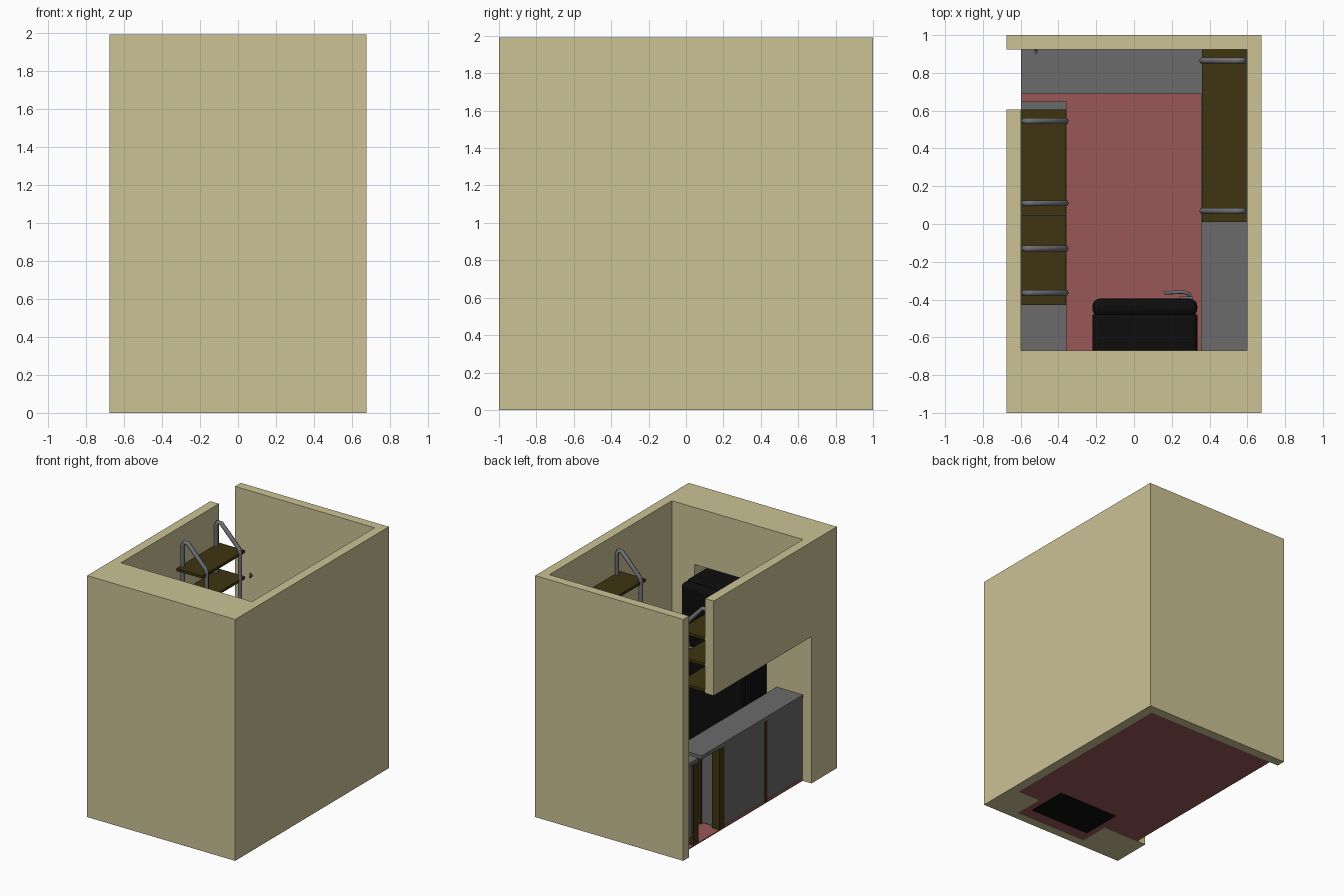
import bpy, bmesh
from mathutils import Vector

old = bpy.data.objects.get("Cube")
if old:
    bpy.data.objects.remove(old, do_unlink=True)


def material(name, rgb):
    m = bpy.data.materials.new(name)
    m.use_nodes = True
    m.diffuse_color = (*rgb, 1)
    m.node_tree.nodes["Principled BSDF"].inputs["Base Color"].default_value = (*rgb, 1)
    return m


PLASTER = material("cream plaster", (0.60, 0.54, 0.30))
RED = material("red floor", (0.32, 0.095, 0.095))
GREY = material("counter grey", (0.145, 0.145, 0.145))
WOOD = material("dark wood", (0.050, 0.034, 0.005))
BLACK = material("black enamel", (0.004, 0.004, 0.004))
METAL = material("grey metal", (0.16, 0.165, 0.175))


def add_mesh(name, bm, mat):
    bmesh.ops.recalc_face_normals(bm, faces=bm.faces)
    mesh = bpy.data.meshes.new(name)
    bm.to_mesh(mesh)
    bm.free()
    ob = bpy.data.objects.new(name, mesh)
    bpy.context.collection.objects.link(ob)
    if mat:
        mesh.materials.append(mat)
    return ob


def box(name, xs, ys, zs, mat, bevel=0):
    bm = bmesh.new()
    bmesh.ops.create_cube(bm, size=1)
    for v in bm.verts:
        v.co = [(a + b) / 2 + c * (b - a) for c, (a, b) in zip(v.co, (xs, ys, zs))]
    ob = add_mesh(name, bm, mat)
    if bevel:
        mod = ob.modifiers.new("rounding", "BEVEL")
        mod.width, mod.segments = bevel, 4
        select(ob)
        bpy.ops.object.shade_smooth_by_angle()
    return ob


def prism(name, plan, z0, z1, mat):
    bm = bmesh.new()
    face = bm.faces.new([bm.verts.new((x, y, z0)) for x, y in plan])
    up = bmesh.ops.extrude_face_region(bm, geom=[face])["geom"]
    for v in up:
        if isinstance(v, bmesh.types.BMVert):
            v.co.z = z1
    return add_mesh(name, bm, mat)


def select(ob):
    bpy.ops.object.select_all(action="DESELECT")
    ob.select_set(True)
    bpy.context.view_layer.objects.active = ob


def tube(name, points, radius, mat):
    curve = bpy.data.curves.new(name, "CURVE")
    curve.dimensions = "3D"
    curve.bevel_depth, curve.bevel_resolution = radius, 1
    curve.use_fill_caps = True
    spline = curve.splines.new("POLY")
    spline.points.add(len(points) - 1)
    for p, co in zip(spline.points, points):
        p.co = (*co, 1)
    ob = bpy.data.objects.new(name, curve)
    bpy.context.collection.objects.link(ob)
    curve.materials.append(mat)
    select(ob)
    bpy.ops.object.convert(target="MESH")
    return ob


# Room extents
OX, IX, IN_BACK, IN_FRONT, H = 0.675, 0.598, 0.925, -0.67, 1.99
NICHE = (-0.267, 0.393)

# Walls: one C-shaped plan with a doorway, then the side opening and niche cut out
walls = prism("walls", [(-OX, -1), (OX, -1), (OX, 1), (-OX, 1), (-OX, IN_BACK), (IX, IN_BACK),
                        (IX, IN_FRONT), (-IX, IN_FRONT), (-IX, 0.605), (-OX, 0.605)], 0, H, PLASTER)
cutters = [box("side_opening_cutter", (-0.8, -0.59), (IN_FRONT, 0.7), (-0.1, 1.21), None),
           box("niche_cutter", NICHE, (-0.925, -0.6), (-0.1, 1.52), None)]
for cutter in cutters:
    cutter.hide_render = True
    mod = walls.modifiers.new("cut", "BOOLEAN")
    mod.operation, mod.solver, mod.object = "DIFFERENCE", "EXACT", cutter
    select(walls)
    bpy.ops.object.modifier_apply(modifier=mod.name)
    bpy.data.objects.remove(cutter, do_unlink=True)

# Floor, reaching into the niche
prism("floor", [(-IX, IN_BACK), (-IX, IN_FRONT), (NICHE[0], IN_FRONT), (NICHE[0], -0.925),
                (NICHE[1], -0.925), (NICHE[1], IN_FRONT), (IX, IN_FRONT), (IX, IN_BACK)],
      0.003, 0.012, RED)

# Counters
TOP, SLAB, LEG = 0.71, 0.03, 0.065


def posts(name, xs, ys):
    for x in (xs[0], xs[1] - LEG):
        for y in (ys[0], ys[1] - LEG):
            box(name, (x, x + LEG), (y, y + LEG), (0.005, TOP - SLAB), WOOD)


box("left_counter_top", (-IX, -0.357), (IN_FRONT, 0.648), (TOP - SLAB, TOP), GREY)
box("left_cabinet", (-0.594, -0.365), (IN_FRONT, 0.40), (0.02, TOP - SLAB), GREY)
for x in (-IX, -0.36 - LEG):
    box("left_cabinet_post", (x, x + LEG), (0.355, 0.42), (0.005, TOP - SLAB), WOOD)
box("left_cabinet_divider", (-IX, -0.36), (-0.205, -0.175), (0.01, TOP - SLAB), WOOD)

box("back_counter_top", (-IX, 0.355), (0.688, IN_BACK), (TOP - SLAB, TOP), GREY)
box("back_cabinet", (-0.585, 0.37), (0.705, IN_BACK), (0.08, TOP - SLAB), GREY)
posts("back_cabinet_post", (-IX, 0.355), (0.69, IN_BACK))
box("back_cabinet_divider", (-0.135, -0.105), (0.695, 0.72), (0.01, TOP - SLAB), WOOD)

box("right_counter_top", (0.355, IX), (IN_FRONT, IN_BACK), (TOP - SLAB, TOP), GREY)
box("right_cabinet", (0.37, IX), (IN_FRONT, IN_BACK), (0.08, TOP - SLAB), GREY)
posts("right_cabinet_post", (0.358, IX), (IN_FRONT, 0.69))
for y in (-0.2, 0.22):
    box("right_cabinet_divider", (0.36, 0.38), (y, y + 0.03), (0.01, TOP - SLAB), WOOD)


# Wall shelves hung from bent tube brackets; side is -1 or 1
def shelf_rack(name, side, ys, heights, bracket_ys):
    xs = sorted((side * 0.36, side * 0.595))
    for z in heights:
        box(name + "_board", xs, ys, (z - 0.022, z), WOOD)
    top, low = max(heights) + 0.2, min(heights) - 0.05
    for y in bracket_ys:
        path = [(0.58, low), (0.58, top - 0.03), (0.565, top), (0.535, top),
                (0.37, top - 0.17), (0.363, top - 0.2), (0.363, low)]
        tube(name + "_bracket", [(side * x, y, z) for x, z in path], 0.018, METAL)
        for z in heights:
            tube(name + "_support", [(side * 0.58, y, z - 0.03), (side * 0.363, y, z - 0.03)],
                 0.012, METAL)


shelf_rack("left_upper_shelf", -1, (0.05, 0.605), (1.67, 1.455, 1.24), (0.545, 0.11))
shelf_rack("left_lower_shelf", -1, (-0.43, 0.048), (1.455, 1.24), (-0.13, -0.365))
shelf_rack("right_shelf", 1, (0.01, IN_BACK), (1.67, 1.455, 1.24), (0.865, 0.07))

# Refrigerator standing in the niche
FX = (-0.22, 0.335)
box("fridge_body", FX, (-0.84, -0.475), (0.014, 1.49), BLACK, 0.03)
box("fridge_door", FX, (-0.49, -0.395), (0.06, 1.49), BLACK, 0.04)
box("fridge_base", FX, (-0.83, -0.48), (0, 0.06), BLACK)
tube("fridge_handle", [(0.30, -0.40, 0.98), (0.29, -0.37, 1.0), (0.26, -0.36, 1.0),
                       (0.16, -0.365, 1.0)], 0.01, METAL)
box("fridge_latch", (0.24, 0.31), (-0.40, -0.385), (0.95, 1.03), METAL)

# Small hook on the back wall
tube("wall_hook", [(-0.52, IN_BACK, 1.3), (-0.52, 0.905, 1.29), (-0.52, 0.905, 1.32)], 0.008, METAL)
